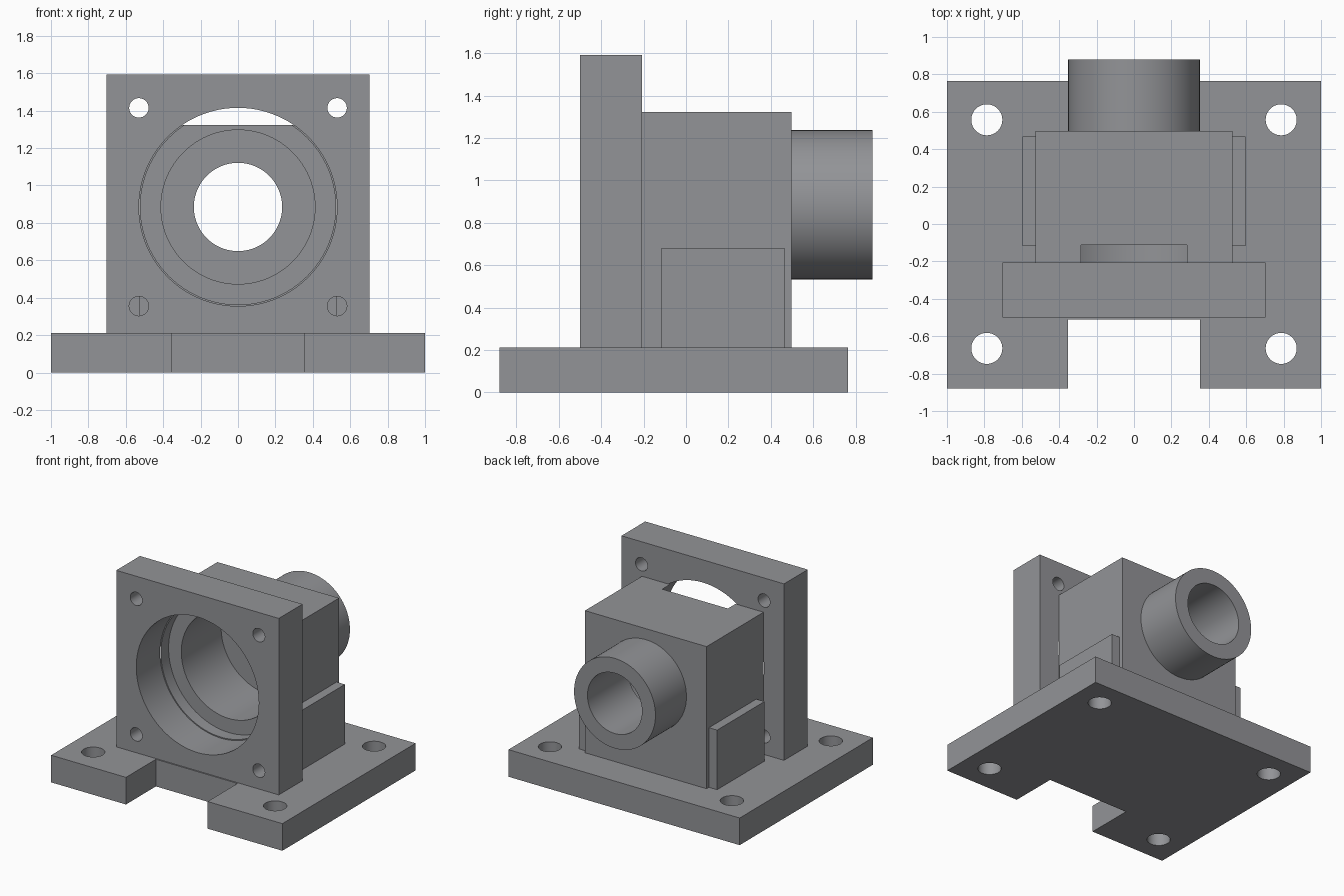
import bpy, bmesh, math
from mathutils import Matrix

if "Cube" in bpy.data.objects:
    bpy.data.objects.remove(bpy.data.objects["Cube"])

grey = bpy.data.materials.new("cast grey")
grey.diffuse_color = (0.29, 0.295, 0.31, 1)
grey.use_nodes = True
grey.node_tree.nodes["Principled BSDF"].inputs["Base Color"].default_value = grey.diffuse_color
AXIS_Z = 0.885  # height of the bore centre


def finish(name, bm):
    bmesh.ops.recalc_face_normals(bm, faces=bm.faces)
    mesh = bpy.data.meshes.new(name)
    bm.to_mesh(mesh)
    bm.free()
    mesh.materials.append(grey)
    ob = bpy.data.objects.new(name, mesh)
    bpy.context.collection.objects.link(ob)
    return ob


def prism(name, outline, z0, z1):
    bm = bmesh.new()
    face = bm.faces.new([bm.verts.new((x, y, z0)) for x, y in outline])
    up = bmesh.ops.extrude_face_region(bm, geom=[face])["geom"]
    bmesh.ops.translate(bm, vec=(0, 0, z1 - z0),
                        verts=[v for v in up if isinstance(v, bmesh.types.BMVert)])
    return finish(name, bm)


def box(name, x0, x1, y0, y1, z0, z1):
    return prism(name, [(x0, y0), (x1, y0), (x1, y1), (x0, y1)], z0, z1)


def cylinder(name, r, centre, length, along_y=True, sides=96):
    bm = bmesh.new()
    m = Matrix.Translation(centre)
    if along_y:
        m = m @ Matrix.Rotation(math.pi / 2, 4, 'X')
    bmesh.ops.create_cone(bm, cap_ends=True, segments=sides, radius1=r,
                          radius2=r, depth=length, matrix=m)
    return finish(name, bm)


def cut(ob, cutter):
    mod = ob.modifiers.new("cut", 'BOOLEAN')
    mod.operation, mod.solver, mod.object = 'DIFFERENCE', 'EXACT', cutter
    bpy.context.view_layer.objects.active = ob
    bpy.ops.object.modifier_apply(modifier=mod.name)
    bpy.data.objects.remove(cutter)


def bore(ob, r, y0, y1, x=0, z=AXIS_Z, sides=96):
    cut(ob, cylinder("cutter", r, (x, (y0 + y1) / 2, z), y1 - y0, True, sides))


# Notched base with four bolt holes
base = prism("base_plate", [(-1, -0.88), (-0.353, -0.88), (-0.353, -0.51), (0.353, -0.51),
                            (0.353, -0.88), (1, -0.88), (1, 0.765), (-1, 0.765)], 0, 0.212)
for x in (-0.787, 0.787):
    for y in (-0.665, 0.557):
        cut(base, cylinder("cutter", 0.083, (x, y, 0.1), 1, False, 48))

# Upright square flange with the large opening and screw holes
flange = box("front_flange", -0.703, 0.703, -0.5, -0.207, 0.212, 1.592)
bore(flange, 0.53, -1, 1)
for x in (-0.53, 0.53):
    for z in (AXIS_Z - 0.53, AXIS_Z + 0.53):
        bore(flange, 0.052, -1, 1, x, z, 32)

# Housing block with stepped bore, open at the top behind the flange
housing = box("housing", -0.526, 0.526, -0.207, 0.497, 0.212, 1.323)
bore(housing, 0.522, -0.5, -0.112)
bore(housing, 0.412, -0.5, 0.38)
bore(housing, 0.236, -0.5, 1)

# Low reinforcing pads on both sides
for label, s in (("left", -1), ("right", 1)):
    xs = sorted((s * 0.526, s * 0.597))
    box(label + "_side_pad", xs[0], xs[1], -0.117, 0.468, 0.212, 0.678)

# Rear tube
tube = cylinder("rear_tube", 0.352, (0, 0.6885, AXIS_Z), 0.383)
bore(tube, 0.236, -1, 2)

# Smooth round surfaces, crisp edges
for ob in list(bpy.data.objects):
    bpy.ops.object.select_all(action='DESELECT')
    ob.select_set(True)
    bpy.context.view_layer.objects.active = ob
    bpy.ops.object.shade_smooth_by_angle(angle=math.radians(30))
